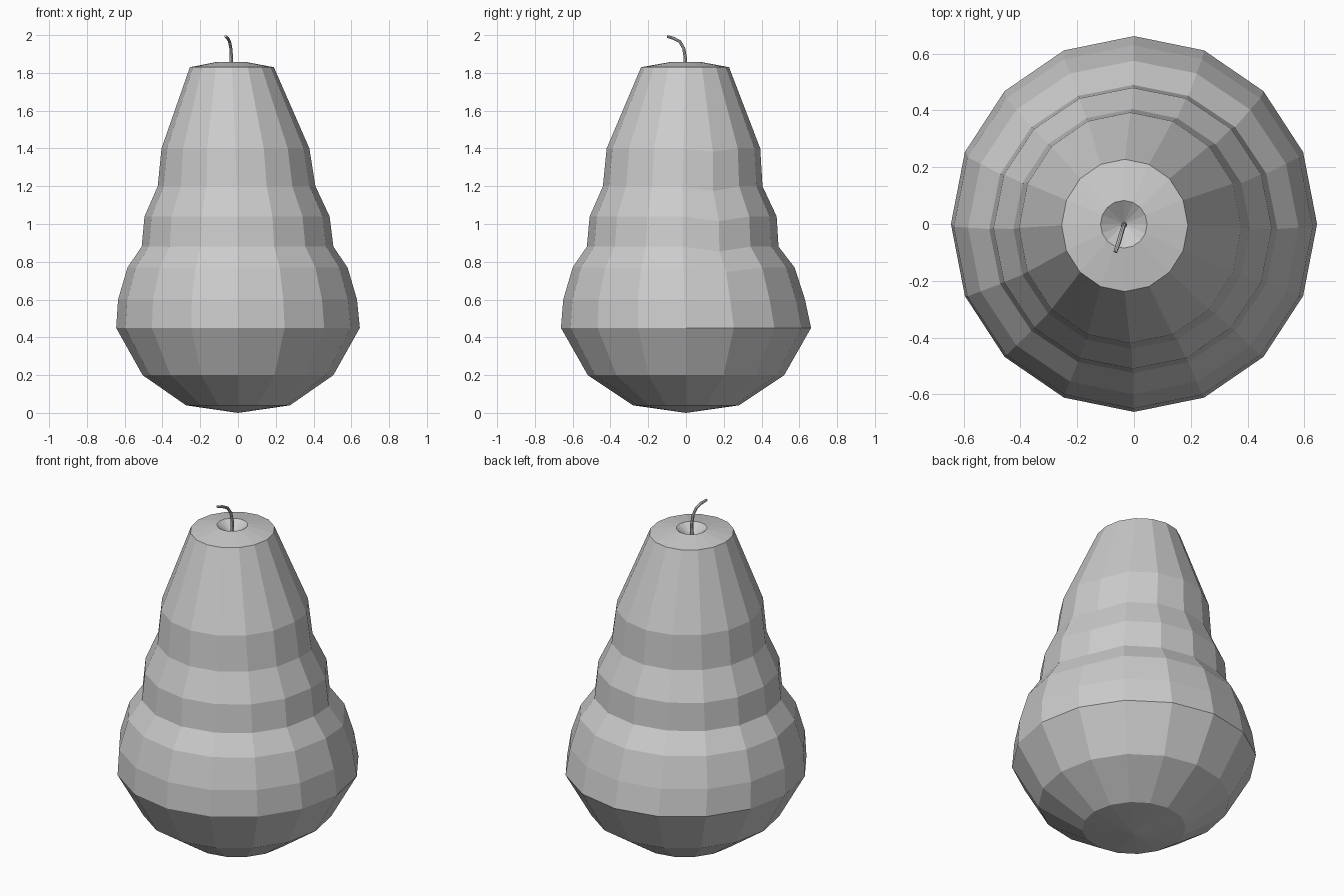
import bpy, bmesh
from math import cos, sin, tau
from mathutils import Vector

if "Cube" in bpy.data.objects:
    bpy.data.objects.remove(bpy.data.objects["Cube"])

SIDES = 16


def link(name, bm):
    bmesh.ops.recalc_face_normals(bm, faces=bm.faces)
    me = bpy.data.meshes.new(name)
    bm.to_mesh(me)
    bm.free()
    ob = bpy.data.objects.new(name, me)
    bpy.context.collection.objects.link(ob)
    return ob


def loft(bm, rings):
    for a, b in zip(rings, rings[1:]):
        n = len(a)
        for i in range(n):
            j = (i + 1) % n
            bm.faces.new((a[i], a[j], b[j], b[i]))


def cap(bm, ring, point):
    v = bm.verts.new(point)
    for i in range(len(ring)):
        bm.faces.new((ring[i - 1], ring[i], v))


# Pear body: each ring is (z, x min, x max, y min, y max, dented)
profile = [
    (0.04, -0.275, 0.275, -0.28, 0.28, 0),
    (0.20, -0.505, 0.505, -0.52, 0.52, 0),
    (0.45, -0.645, 0.645, -0.662, 0.662, 0),
    (0.60, -0.635, 0.63, -0.65, 0.63, 0.3),
    (0.77, -0.585, 0.58, -0.60, 0.575, 1),
    (0.88, -0.51, 0.505, -0.525, 0.49, 1),
    (1.04, -0.495, 0.485, -0.51, 0.48, 1),
    (1.20, -0.425, 0.41, -0.44, 0.405, 1),
    (1.40, -0.405, 0.378, -0.42, 0.393, 0.7),
    (1.83, -0.255, 0.19, -0.238, 0.228, 0),
    (1.857, -0.118, 0.046, -0.085, 0.083, 0),
]
bm = bmesh.new()
rings = []
for z, x0, x1, y0, y1, dent in profile:
    cx, cy, rx, ry = (x0 + x1) / 2, (y0 + y1) / 2, (x1 - x0) / 2, (y1 - y0) / 2
    ring = []
    for i in range(SIDES):
        a = tau * i / SIDES
        # slight natural dip on the right-hand back side
        dz = -0.025 * dent if i == 1 else 0
        ring.append(bm.verts.new((cx + rx * cos(a), cy + ry * sin(a), z + dz)))
    rings.append(ring)
loft(bm, rings)
cap(bm, rings[0], (0, 0, 0))
cap(bm, rings[-1], (-0.035, 0, 1.80))
link("pear_body", bm)

# Curved stem: a tapered tube swept along a short path
path = [Vector(p) for p in [
    (-0.035, -0.003, 1.795), (-0.035, -0.004, 1.88), (-0.038, -0.012, 1.93),
    (-0.045, -0.033, 1.966), (-0.054, -0.065, 1.983), (-0.066, -0.099, 1.993)]]
radii = [0.011, 0.009, 0.008, 0.008, 0.008, 0.007]
bm = bmesh.new()
rings = []
for k, (p, r) in enumerate(zip(path, radii)):
    t = (path[min(k + 1, len(path) - 1)] - path[max(k - 1, 0)]).normalized()
    u = Vector((1, 0, 0))
    u = (u - t * u.dot(t)).normalized()
    w = t.cross(u)
    rings.append([bm.verts.new(p + r * (u * cos(tau * i / 8) + w * sin(tau * i / 8)))
                  for i in range(8)])
loft(bm, rings)
bm.faces.new(rings[0])
bm.faces.new(rings[-1])
link("stem", bm)
